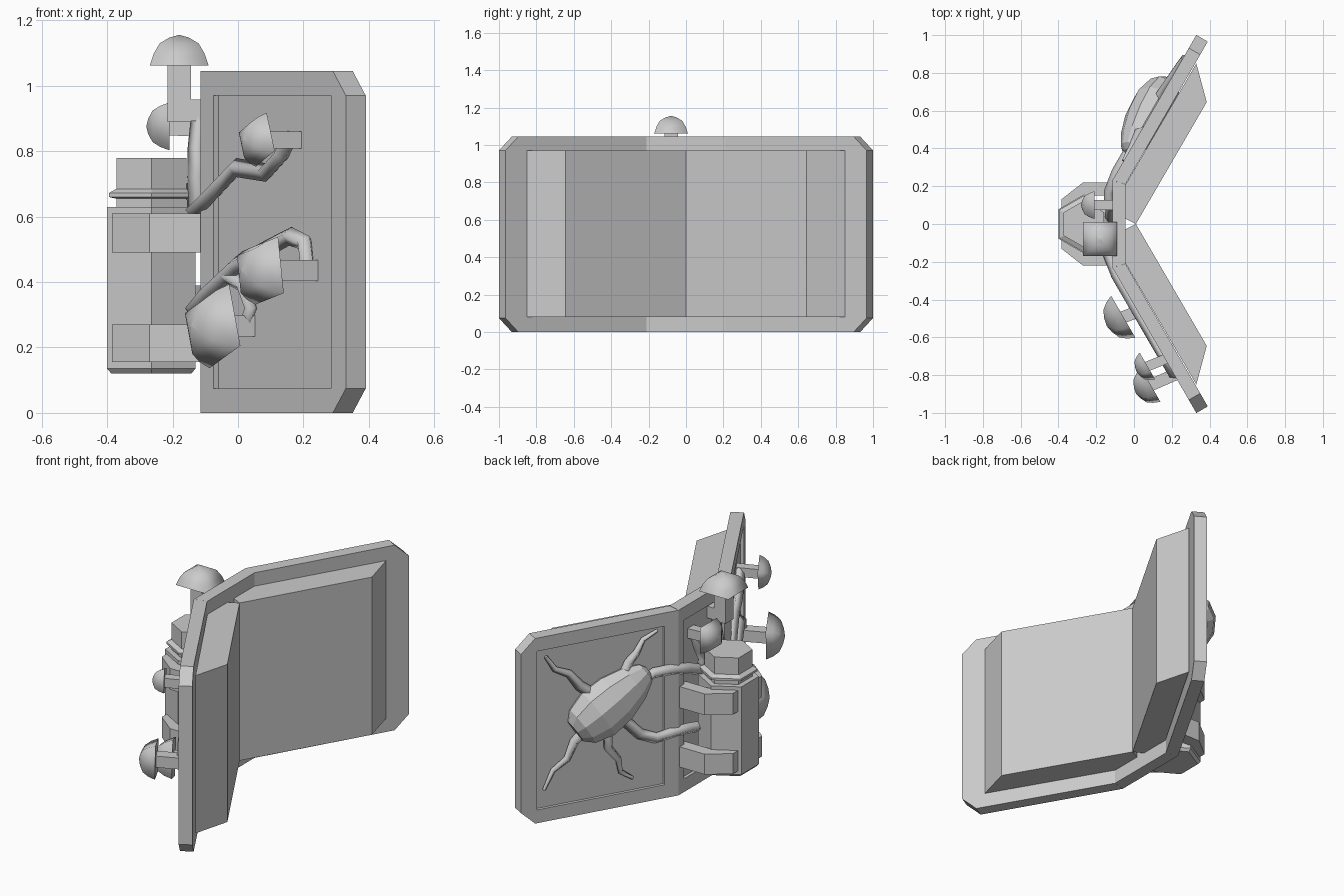
import bpy, bmesh, math
from mathutils import Vector

if "Cube" in bpy.data.objects:
    bpy.data.objects.remove(bpy.data.objects["Cube"])

H = 1.045            # book height


def loft(name, loops, smooth=False):
    """Mesh through a list of equal-length vertex loops, capped at both ends."""
    bm = bmesh.new()
    rings = [[bm.verts.new(p) for p in loop] for loop in loops]
    n = len(rings[0])
    for a, b in zip(rings, rings[1:]):
        for i in range(n):
            f = bm.faces.new((a[i], a[(i + 1) % n], b[(i + 1) % n], b[i]))
            f.smooth = smooth
    bm.faces.new(rings[0])
    bm.faces.new(rings[-1])
    bmesh.ops.recalc_face_normals(bm, faces=bm.faces)
    me = bpy.data.meshes.new(name)
    bm.to_mesh(me)
    bm.free()
    ob = bpy.data.objects.new(name, me)
    bpy.context.collection.objects.link(ob)
    return ob


def prism(name, outline, z0, z1):
    return loft(name, [[(x, y, z) for x, y in outline] for z in (z0, z1)])


def on_cover(side, s, h, z):
    """Point on a cover: s away from the spine, h out of the outer face."""
    return Vector((-0.115 + 0.5 * s - 0.866 * h, side * (0.23 + 0.866 * s + 0.5 * h), z))


def carve(ob, cutter):
    """Boolean-cut a shallow recess, then drop the cutter."""
    mod = ob.modifiers.new("recess", 'BOOLEAN')
    mod.object, mod.operation, mod.solver = cutter, 'DIFFERENCE', 'EXACT'
    deps = bpy.context.evaluated_depsgraph_get()
    me = bpy.data.meshes.new_from_object(ob.evaluated_get(deps))
    ob.modifiers.clear()
    ob.data = me
    bpy.data.objects.remove(cutter)


def vine(name, pts, radii):
    """Four-sided tapering tendril."""
    cu = bpy.data.curves.new(name, 'CURVE')
    cu.dimensions = '3D'
    cu.bevel_depth, cu.bevel_resolution, cu.use_fill_caps = 1.0, 0, True
    sp = cu.splines.new('POLY')
    sp.points.add(len(pts) - 1)
    for p, co, i in zip(sp.points, pts, range(len(pts))):
        p.co = (*co, 1)
        t = i / (len(pts) - 1)
        p.radius = radii[0] * (1 - t) + radii[1] * t
    tmp = bpy.data.objects.new(name + "_path", cu)
    bpy.context.collection.objects.link(tmp)
    deps = bpy.context.evaluated_depsgraph_get()
    me = bpy.data.meshes.new_from_object(tmp.evaluated_get(deps))
    bpy.data.objects.remove(tmp)
    bpy.context.collection.objects.link(bpy.data.objects.new(name, me))


def square(center, axis, r, roll=0.0):
    """Square loop of half-width r around an axis."""
    axis = Vector(axis).normalized()
    u = axis.cross(Vector((0, 0, 1)))
    u = u.normalized() if u.length > 0.01 else Vector((1, 0, 0))
    v = axis.cross(u)
    out = []
    for k in range(4):
        a = math.pi / 4 + k * math.pi / 2 + roll
        out.append(Vector(center) + (u * math.cos(a) + v * math.sin(a)) * r * math.sqrt(2))
    return out


def mushroom(name, foot, base, axis, r, h, stem_r, roll=0.0):
    """Domed square cap at base pointing along axis, with a stem to the foot."""
    base, axis, foot = Vector(base), Vector(axis).normalized(), Vector(foot)
    prof = [(0, stem_r), (0, r), (0.4, 0.86 * r), (0.73, 0.66 * r), (0.92, 0.33 * r), (1, 0.03 * r)]
    cap = loft(name + "_cap", [square(base + axis * h * t, axis, q, roll) for t, q in prof], True)
    for f in list(cap.data.polygons)[:4]:
        f.use_smooth = False
    d = base - foot
    loft(name + "_stem", [square(foot, d, stem_r, 0), square(base + axis * 0.01, d, stem_r, 0)])


# covers, with cut corners and a recessed panel
for side, tag in ((-1, "front"), (1, "back")):
    loops = []
    for s0, h in ((0, 0), (0.019, -0.07)):
        out = [(s0, 0), (0.81, 0), (0.89, 0.075), (0.89, 0.97), (0.81, H), (s0, H)]
        loops.append([on_cover(side, s, h, z) for s, z in out])
    cover = loft(tag + "_cover", loops)
    rect = [(0.08, 0.075), (0.80, 0.075), (0.80, 0.97), (0.08, 0.97)]
    carve(cover, loft("cutter", [[on_cover(side, s, h, z) for s, z in rect] for h in (0.05, -0.017)]))
    # page block
    pages = [(0.01, 0), (0.385, 0.645), (0.33, 0.85), (-0.05, 0.2), (-0.05, 0.03)]
    prism(tag + "_pages", [(x, side * y) for x, y in pages], 0.08, 0.97)
    # bottle brackets
    clip = [(-0.10, 0.22), (-0.27, 0.22), (-0.385, 0.13), (-0.385, 0.087), (-0.265, 0.15), (-0.10, 0.15)]
    for z0, z1, lv in ((0.155, 0.27, "lower"), (0.49, 0.61, "upper")):
        prism(f"{tag}_{lv}_bracket", [(x, side * y) for x, y in clip], z0, z1)

# spine with recess
spine = prism("spine", [(-0.115, -0.23), (-0.115, 0.23), (-0.045, 0.211), (-0.045, -0.211)], 0, H)
carve(spine, prism("cutter", [(-0.2, -0.18), (-0.2, 0.18), (-0.098, 0.18), (-0.098, -0.18)], 0.075, 0.97))

# six-sided bottle: (flat-to-centre radius, z)
bottle = [(0.122, 0.12), (0.135, 0.135), (0.135, 0.63), (0.107, 0.63), (0.107, 0.655),
          (0.13, 0.66), (0.13, 0.672), (0.107, 0.685), (0.107, 0.78)]
loft("bottle", [[(-0.265 + r / 0.866 * math.cos(math.radians(30 + 60 * k)),
                  r / 0.866 * math.sin(math.radians(30 + 60 * k)), z) for k in range(6)]
                for r, z in bottle])

# mushrooms on the front cover: s, height, z, cap radius, cap height, roll
N = Vector((-0.866, -0.5, 0))
for i, (s, h, z, r, ch, roll) in enumerate(((0.255, 0.08, 0.265, 0.10, 0.10, 0.35),
                                            (0.64, 0.135, 0.435, 0.088, 0.09, 0.2),
                                            (0.545, 0.10, 0.835, 0.063, 0.065, 0.4))):
    mushroom(f"cover_mushroom_{i + 1}", on_cover(-1, s + 0.02, -0.03, z), on_cover(-1, s, h, z),
             N, r, ch, 0.032 if i < 2 else 0.026, roll)

# mushrooms on the spine
mushroom("tall_mushroom", (-0.18, -0.08, 0.89), (-0.18, -0.08, 1.062), (0, 0, 1), 0.09, 0.093, 0.036)
loft("tall_mushroom_elbow", [square((x, -0.08, 0.925), (1, 0, 0), 0.033) for x in (-0.2, -0.09)])
mushroom("small_mushroom", (-0.09, 0.10, 0.87), (-0.21, 0.10, 0.876), (-1, 0, 0), 0.073, 0.07, 0.027)

# vines on the front cover: (s, z) paths
C = lambda side, path, h=0.0: [on_cover(side, s, h, z) for s, z in path]
vine("front_upper_vine", [(-0.125, 0, 0.62), (-0.13, -0.17, 0.62)]
     + C(-1, [(0.05, 0.66), (0.22, 0.75), (0.40, 0.735), (0.50, 0.79), (0.55, 0.845)]), (0.032, 0.028))
vine("front_lower_vine", [(-0.125, 0, 0.31), (-0.13, -0.17, 0.32)]
     + C(-1, [(0.05, 0.37), (0.22, 0.45), (0.40, 0.50), (0.55, 0.54), (0.64, 0.52), (0.66, 0.43)]),
     (0.032, 0.028))
vine("mushroom_vine", C(-1, [(0.16, 0.42), (0.26, 0.39), (0.31, 0.32), (0.27, 0.265)]), (0.025, 0.022))
# vines climbing the spine
vine("spine_vine_front", [(-0.12, -0.1, 0.62), (-0.125, -0.13, 0.72), (-0.125, -0.11, 0.81),
                          (-0.115, -0.08, 0.92)], (0.032, 0.028))
vine("spine_vine_back", [(-0.12, 0.06, 0.62), (-0.125, 0.03, 0.70), (-0.125, 0.08, 0.79),
                         (-0.115, 0.10, 0.87)], (0.03, 0.025))

# faceted bulb on the back cover, its long axis tilted, narrower at the upper end
du = (-0.84, 0.54)
rings = []
for t, q in ((-1, 0.45), (-0.82, 0.78), (-0.4, 1.0), (0.1, 0.95), (0.6, 0.7), (0.92, 0.4), (1, 0.15)):
    ring = []
    for k in range(10):
        a = 2 * math.pi * k / 10
        w, h = 0.155 * q * math.cos(a), 0.12 * q * math.sin(a)
        ring.append(on_cover(1, 0.38 + du[0] * 0.245 * t + du[1] * w, 0.005 + h,
                             0.61 + du[1] * 0.245 * t - du[0] * w))
    rings.append(ring)
loft("bulb", rings)

# roots spreading from the bulb
roots = [[(0.45, 0.64), (0.56, 0.73), (0.62, 0.81), (0.70, 0.85), (0.75, 0.93)],
         [(0.48, 0.52), (0.59, 0.42), (0.63, 0.33), (0.71, 0.28), (0.76, 0.18)],
         [(0.40, 0.48), (0.40, 0.35), (0.34, 0.27), (0.33, 0.20), (0.26, 0.15)],
         [(0.33, 0.70), (0.28, 0.81), (0.24, 0.85), (0.20, 0.92), (0.12, 0.955)]]
for i, path in enumerate(roots):
    vine(f"root_{i + 1}", C(1, path), (0.034, 0.010))
vine("back_upper_vine", C(1, [(0.22, 0.68), (0.14, 0.72), (0.05, 0.72)])
     + [(-0.13, 0.17, 0.70), (-0.125, 0, 0.62)], (0.03, 0.03))
vine("back_lower_vine", C(1, [(0.32, 0.50), (0.22, 0.39), (0.13, 0.35), (0.05, 0.36)])
     + [(-0.13, 0.17, 0.36), (-0.125, 0, 0.31)], (0.03, 0.03))
